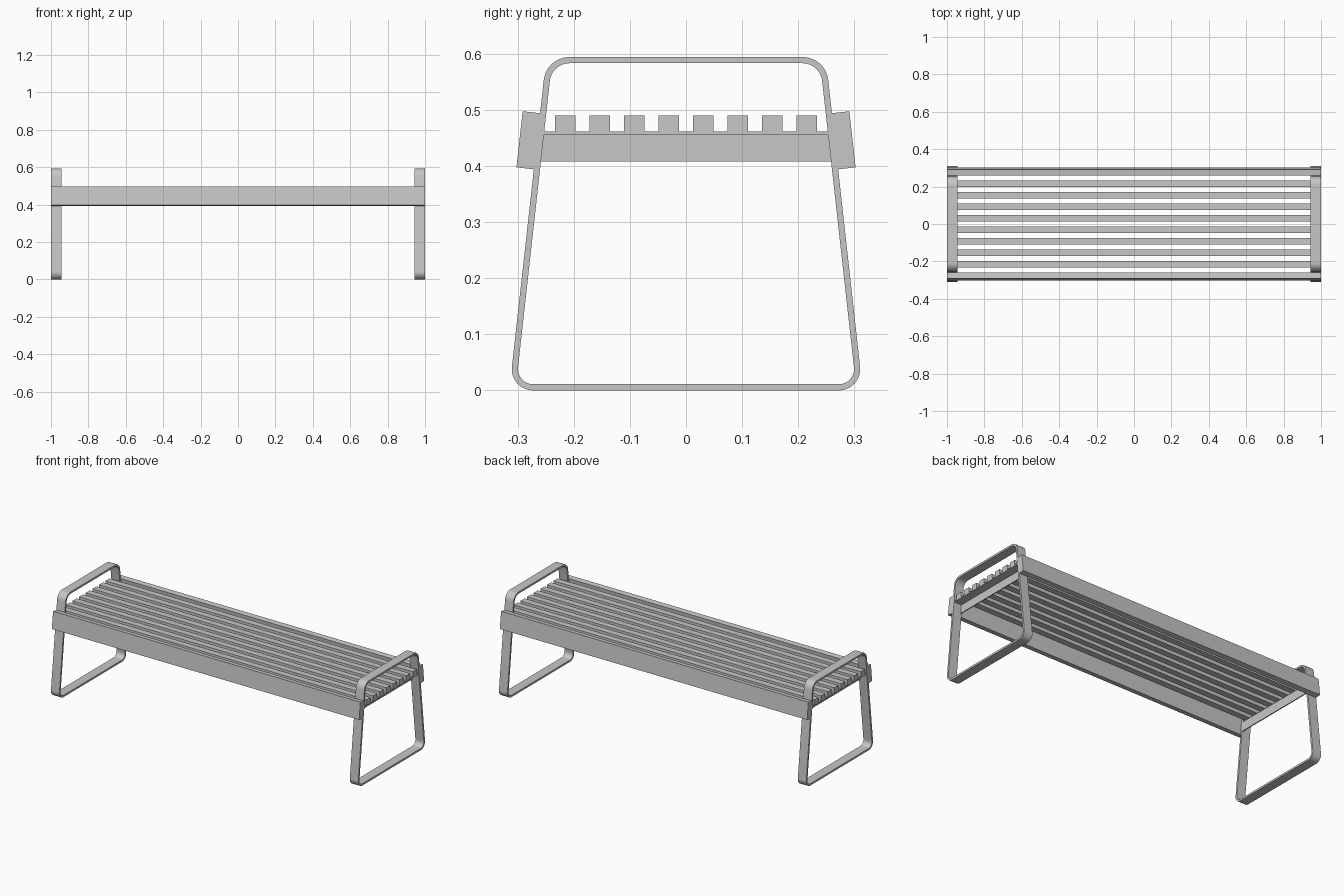
import bpy, bmesh, math
from mathutils import Vector

cube = bpy.data.objects.get("Cube")
if cube:
    bpy.data.objects.remove(cube)

# One painted metal grey for everything
grey = bpy.data.materials.new("plain_grey")
grey.use_nodes = True
colour = (0.57, 0.57, 0.57, 1)
grey.diffuse_color = colour
grey.node_tree.nodes["Principled BSDF"].inputs["Base Color"].default_value = colour

END, BAR = 1.0, 0.055        # bench half length, frame bar width
TOP, THICK = 0.594, 0.011    # frame height, frame bar thickness
FOOT_Y, TOP_Y = 0.315, 0.249  # half depth of the frame at floor and top
SLOPE = (FOOT_Y - TOP_Y) / TOP


def side_y(z):
    """Half depth of the frame's outer face at height z."""
    return FOOT_Y - SLOPE * z


def finish(name, bm):
    bmesh.ops.recalc_face_normals(bm, faces=bm.faces)
    mesh = bpy.data.meshes.new(name)
    bm.to_mesh(mesh)
    bm.free()
    mesh.materials.append(grey)
    obj = bpy.data.objects.new(name, mesh)
    bpy.context.collection.objects.link(obj)
    return obj


def prism(name, profile, x0, x1):
    """Extrude a (y, z) profile along x."""
    bm = bmesh.new()
    face = bm.faces.new([bm.verts.new((x0, y, z)) for y, z in profile])
    new = bmesh.ops.extrude_face_region(bm, geom=[face])["geom"]
    moved = [v for v in new if isinstance(v, bmesh.types.BMVert)]
    bmesh.ops.translate(bm, verts=moved, vec=(x1 - x0, 0, 0))
    finish(name, bm)


def rounded(corners, radii, steps=10):
    """Round each corner of a polygon with a circular arc."""
    points = []
    for i, (c, r) in enumerate(zip(corners, radii)):
        a = (corners[i - 1] - c).normalized()
        b = (corners[(i + 1) % len(corners)] - c).normalized()
        half = a.angle(b) / 2
        centre = c + (a + b).normalized() * (r / math.sin(half))
        start = c + a * (r / math.tan(half)) - centre
        end = c + b * (r / math.tan(half)) - centre
        points += [centre + start.lerp(end, k / steps).normalized() * r
                   for k in range(steps + 1)]
    return points


def trapezoid(inset):
    low, high = inset, TOP - inset
    shift = inset * math.sqrt(1 + SLOPE ** 2)
    yl, yh = side_y(low) - shift, side_y(high) - shift
    return [Vector(p) for p in ((-yl, low), (yl, low), (yh, high), (-yh, high))]


def frame(name, x0, x1):
    """Closed loop of flat bar forming legs, foot and armrest."""
    bm = bmesh.new()
    rings = []
    for inset in (0, THICK):
        radii = [0.038 - inset] * 2 + [0.046 - inset] * 2
        pts = rounded(trapezoid(inset), radii)
        for x in (x0, x1):
            rings.append([bm.verts.new((x, p.x, p.y)) for p in pts])
    outer0, outer1, inner0, inner1 = rings
    n = len(outer0)
    for a, b in ((outer0, outer1), (outer1, inner1), (inner1, inner0), (inner0, outer0)):
        for i in range(n):
            j = (i + 1) % n
            bm.faces.new((a[i], a[j], b[j], b[i]))
    obj = finish(name, bm)
    bpy.ops.object.select_all(action='DESELECT')
    obj.select_set(True)
    bpy.context.view_layer.objects.active = obj
    bpy.ops.object.shade_smooth_by_angle(angle=math.radians(35))


def level_bar(name, z0, z1, x0, x1):
    """Cross member whose ends follow the sloping frame sides."""
    y0, y1 = (side_y(z) - THICK for z in (z0, z1))
    prism(name, [(-y0, z0), (y0, z0), (y1, z1), (-y1, z1)], x0, x1)


# End frames, with an angle-section cross support inside each
for side, s in (("left", 1), ("right", -1)):
    inner = END - BAR
    frame(side + "_frame", s * inner, s * END)
    level_bar(side + "_support_flange", 0.455, 0.461, s * inner, s * END)
    level_bar(side + "_support_web", 0.408, 0.455, s * inner, s * (inner + 0.006))

# Tilted rails fixed to the outer faces of the frames
for side, s in (("front", -1), ("back", 1)):
    low, high, depth = 0.394, 0.494, 0.031
    profile = [(side_y(low), low), (side_y(high), high),
               (side_y(high) + depth, high + depth * SLOPE),
               (side_y(low) + depth, low + depth * SLOPE)]
    prism(side + "_rail", [(s * y, z) for y, z in profile], -END, END)

# Seat slats
for i in range(8):
    y, h = (i - 3.5) * 0.0615, 0.0185
    prism(f"seat_slat_{i + 1}",
          [(y - h, 0.461), (y + h, 0.461), (y + h, 0.49), (y - h, 0.49)], -END, END)
